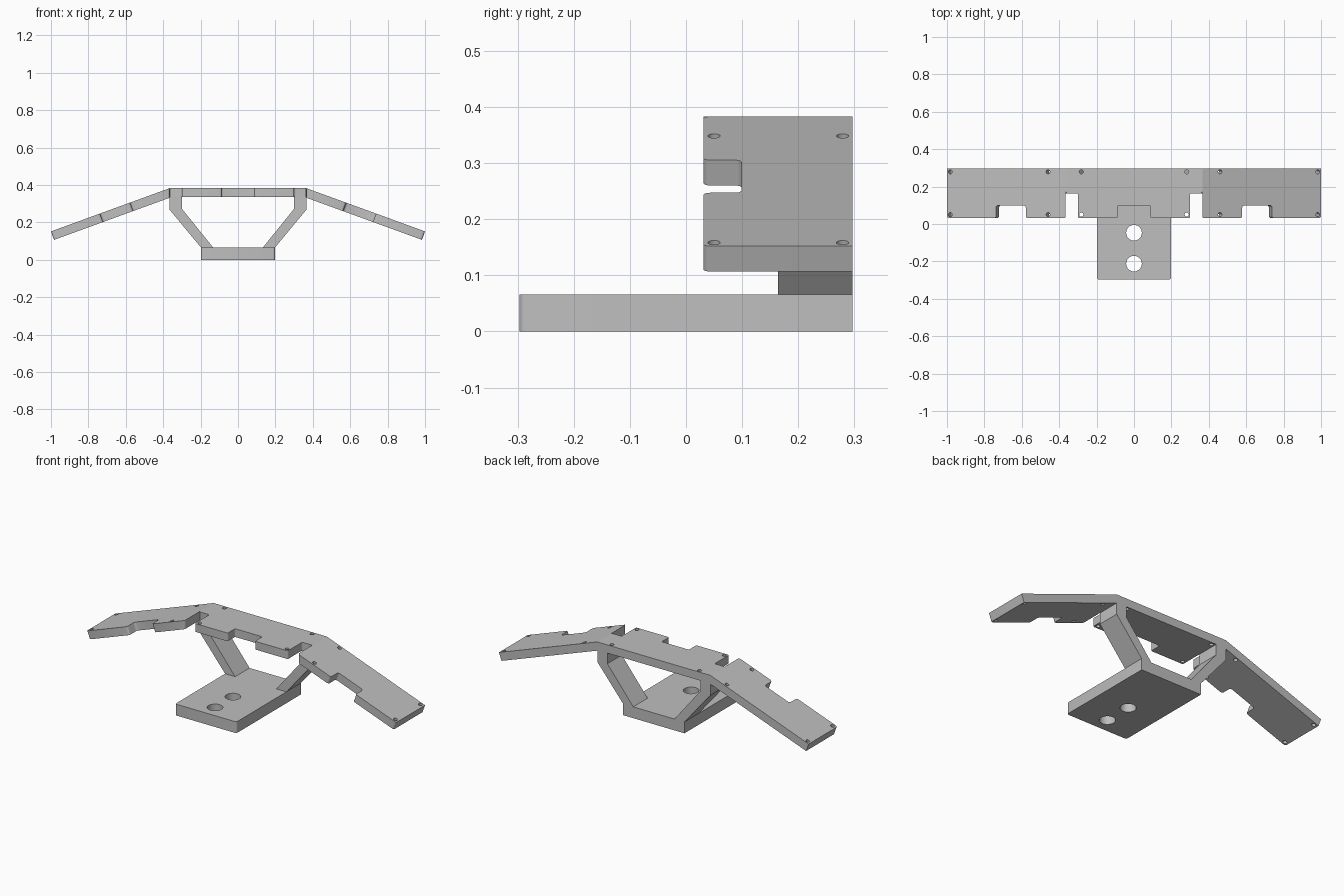
import bpy, bmesh
from math import sin, cos, tan, pi, radians
from mathutils import Matrix, Vector

cube = bpy.data.objects.get("Cube")
if cube:
    bpy.data.objects.remove(cube, do_unlink=True)

FRONT, BACK, NOTCH, SLOT = 0.031, 0.297, 0.099, 0.164
BASE_H, THICK, TOP = 0.066, 0.048, 0.383
KNEE, SLOT_IN, BASE_X = 0.365, 0.30, 0.198
HOLE_Y = (0.05, 0.279)
TILT = radians(20)

grey = bpy.data.materials.new("plain_grey")
grey.use_nodes = True
grey.diffuse_color = (0.52, 0.52, 0.52, 1)
grey.node_tree.nodes["Principled BSDF"].inputs["Base Color"].default_value = (0.52, 0.52, 0.52, 1)


def rounded(points, radius):
    """Round the right-angled corners of an outline, keeping the back edge sharp."""
    pts = [Vector(p) for p in points]
    out = []
    for i, p in enumerate(pts):
        if radius == 0 or p.y > BACK - 0.01:
            out.append(p)
            continue
        a = (pts[i - 1] - p).normalized() * radius
        b = (pts[(i + 1) % len(pts)] - p).normalized() * radius
        for k in range(5):
            t = k * pi / 8
            out.append(p + a + b - b * cos(t) - a * sin(t))
    return out


def circle(x, y, r, n=24):
    return [Vector((x + r * cos(2 * pi * k / n), y + r * sin(2 * pi * k / n))) for k in range(n)]


def plate(name, outline, thickness, matrix, radius=0.012, holes=(), mirror=False, mitre=0):
    """Extrude a flat outline with round holes and place it."""
    curve = bpy.data.curves.new(name + "_outline", "CURVE")
    curve.dimensions = "2D"
    curve.fill_mode = "BOTH"
    curve.extrude = thickness / 2
    for loop in [rounded(outline, radius)] + [circle(*h) for h in holes]:
        spline = curve.splines.new("POLY")
        spline.points.add(len(loop) - 1)
        for point, co in zip(spline.points, loop):
            point.co = (co.x, co.y, 0, 1)
        spline.use_cyclic_u = True
    helper = bpy.data.objects.new(name + "_helper", curve)
    bpy.context.collection.objects.link(helper)
    graph = bpy.context.evaluated_depsgraph_get()
    mesh = bpy.data.meshes.new_from_object(helper.evaluated_get(graph))
    bpy.data.objects.remove(helper, do_unlink=True)

    bm = bmesh.new()
    bm.from_mesh(mesh)
    bmesh.ops.remove_doubles(bm, verts=bm.verts, dist=0.0002)
    for v in bm.verts:
        if mitre and v.co.z < 0 and v.co.x < 0.02:
            v.co.x += mitre
    bm.transform(matrix)
    bmesh.ops.recalc_face_normals(bm, faces=bm.faces)
    bm.to_mesh(mesh)
    bm.free()
    mesh.materials.clear()
    mesh.materials.append(grey)

    obj = bpy.data.objects.new(name, mesh)
    bpy.context.collection.objects.link(obj)
    bpy.ops.object.select_all(action="DESELECT")
    obj.select_set(True)
    bpy.context.view_layer.objects.active = obj
    bpy.ops.object.shade_smooth_by_angle(angle=radians(30))
    if mirror:
        mod = obj.modifiers.new("mirror", "MIRROR")
        mod.use_mirror_merge = False
    return obj


# Base plate with two mounting holes
plate("base_plate",
      [(-BASE_X, -BACK), (BASE_X, -BACK), (BASE_X, BACK), (-BASE_X, BACK)],
      BASE_H, Matrix.Translation((0, 0, BASE_H / 2)),
      holes=[(0, y, 0.042) for y in (-0.047, -0.212)])

# Raised centre plate, with a front notch and a slot at each end
half = [(0.088, NOTCH), (0.088, FRONT), (SLOT_IN, FRONT),
        (SLOT_IN, SLOT), (KNEE, SLOT), (KNEE, BACK)]
# The slot's outer end lies flush with the wing, so only the notch and slot mouths are rounded
centre = half + [(-x, y) for x, y in reversed(half)]
plate("centre_plate", centre, THICK, Matrix.Translation((0, 0, TOP - THICK / 2)),
      radius=0.008, holes=[(s * 0.282, y, 0.011) for s in (-1, 1) for y in HOLE_Y])

# Sloping wings, each with a front notch and four screw holes
length = (1 - KNEE) / cos(TILT)
n0, n1 = 0.227, 0.397
wing = [(0, FRONT), (n0, FRONT), (n0, NOTCH), (n1, NOTCH), (n1, FRONT),
        (length, FRONT), (length, BACK), (0, BACK)]
plate("wings", wing, THICK,
      Matrix.Translation((KNEE, 0, TOP)) @ Matrix.Rotation(TILT, 4, "Y")
      @ Matrix.Translation((0, 0, -THICK / 2)),
      holes=[(u, y, 0.011) for u in (0.101, length - 0.019) for y in HOLE_Y],
      mirror=True, mitre=THICK * tan(TILT))

# Bent struts joining the base to the centre plate
under = TOP - THICK
strut = [(BASE_X, BASE_H), (KNEE, 0.267), (KNEE, under),
         (SLOT_IN, under), (SLOT_IN, 0.273), (0.133, BASE_H)]
plate("struts", strut, BACK - SLOT,
      Matrix.Translation((0, (BACK + SLOT) / 2, 0)) @ Matrix.Rotation(pi / 2, 4, "X"),
      radius=0, mirror=True)
